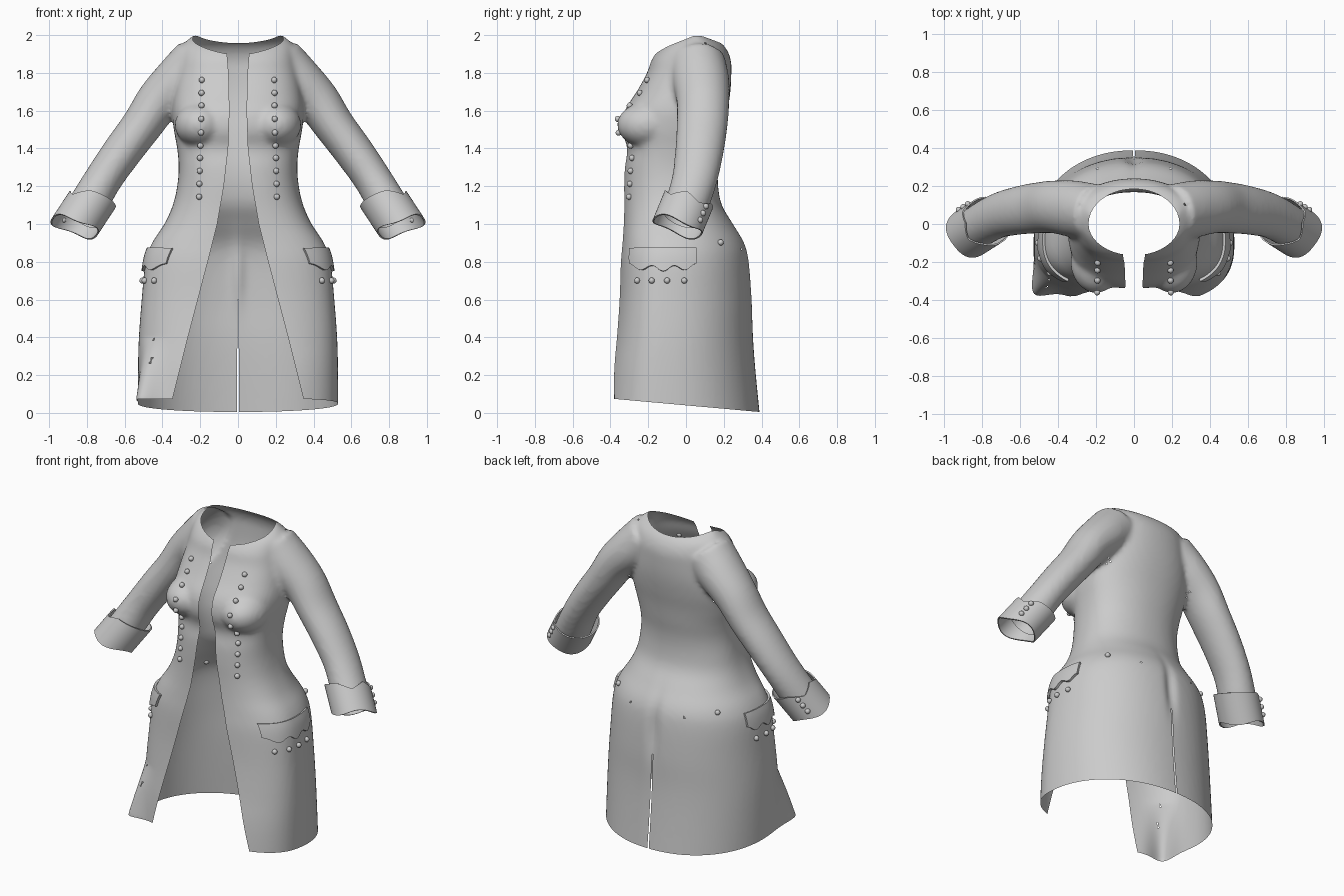
import bpy, bmesh, math
from mathutils import Vector
from mathutils.bvhtree import BVHTree

cube = bpy.data.objects.get("Cube")
if cube:
    bpy.data.objects.remove(cube)

cloth = bpy.data.materials.new("grey cloth")
cloth.use_nodes = True
cloth.diffuse_color = (0.6, 0.6, 0.6, 1)
for node in cloth.node_tree.nodes:
    if node.type == 'BSDF_PRINCIPLED':
        node.inputs["Base Color"].default_value = cloth.diffuse_color


def finish(bm, name):
    mesh = bpy.data.meshes.new(name)
    bm.to_mesh(mesh)
    bm.free()
    mesh.materials.append(cloth)
    obj = bpy.data.objects.new(name, mesh)
    bpy.context.collection.objects.link(obj)
    return obj


def bake(obj):
    bpy.context.view_layer.update()
    graph = bpy.context.evaluated_depsgraph_get()
    mesh = bpy.data.meshes.new_from_object(obj.evaluated_get(graph))
    obj.modifiers.clear()
    obj.data = mesh


def spline(rows, steps):
    """Smoothly resample rows of numbers."""
    out = []
    last = len(rows) - 1
    for k in range(last * steps + 1):
        i = min(k // steps, last - 1)
        t = k / steps - i
        a, b, c, d = (rows[max(0, min(last, i + j))] for j in (-1, 0, 1, 2))
        out.append([q + t / 2 * (r - p + t * (2*p - 5*q + 4*r - s + t * (3*q - p - 3*r + s)))
                    for p, q, r, s in zip(a, b, c, d)])
    return out


def loft(bm, rings, closed=True, caps=True):
    rows = [[bm.verts.new(p) for p in ring] for ring in rings]
    n = len(rows[0])
    for a, b in zip(rows, rows[1:]):
        for i in range(n if closed else n - 1):
            j = (i + 1) % n
            bm.faces.new((a[i], a[j], b[j], b[i]))
    if caps:
        bm.faces.new(rows[0][::-1])
        bm.faces.new(rows[-1])
    bmesh.ops.recalc_face_normals(bm, faces=bm.faces)


def power(v, n):
    return math.copysign(abs(v) ** (2 / n), v)


def angles(n):
    return [2 * math.pi * i / n for i in range(n)]


def section(z, width, front, back, mid):
    ring = []
    for a in angles(72):
        c, s = math.cos(a), math.sin(a)
        n, depth = (2.15, back - mid) if s > 0 else (2.6, mid - front)
        ring.append(Vector((width * power(c, n), mid + depth * power(s, n), z)))
    return ring


def frame(axis):
    side = axis.cross(Vector((0, 1, 0))).normalized()
    return side, side.cross(axis).normalized()


def mirrored(p, s):
    return Vector((p.x * s, p.y, p.z))


# Coat volume: torso and skirt (height, half width, front, back, middle)
torso = [
    (-.1, .53, -.44, .40, -.1), (.2, .53, -.415, .37, -.1), (.4, .525, -.385, .355, -.1),
    (.6, .51, -.362, .35, -.1), (.8, .49, -.35, .335, -.09), (.9, .455, -.34, .31, -.08),
    (1, .39, -.333, .25, -.07), (1.1, .345, -.33, .19, -.06), (1.2, .322, -.33, .17, -.05),
    (1.3, .314, -.325, .17, -.05), (1.4, .322, -.312, .185, -.04), (1.5, .34, -.34, .2, -.02),
    (1.6, .35, -.325, .22, 0), (1.7, .34, -.262, .235, .02), (1.8, .32, -.207, .24, .03),
    (1.88, .305, -.177, .235, .04), (1.95, .29, -.11, .195, .05), (2, .235, 0, .11, .055)]
# Sleeve path (x, y, z, radius across, radius in depth)
sleeve = [
    (.21, .06, 1.85, .15, .15), (.32, .08, 1.75, .135, .15), (.42, .09, 1.65, .12, .14),
    (.51, .085, 1.52, .108, .135), (.615, .07, 1.38, .104, .128), (.715, .045, 1.235, .1, .12),
    (.8, 0, 1.09, .105, .115), (.89, -.06, .94, .105, .11)]

bm = bmesh.new()
loft(bm, [section(*row) for row in spline(torso, 4)])
path = spline(sleeve, 4)
for s in (1, -1):
    rings = []
    for i, row in enumerate(path):
        here = Vector(row[:3])
        ahead, behind = path[min(i + 1, len(path) - 1)], path[max(i - 1, 0)]
        side, deep = frame((Vector(ahead[:3]) - Vector(behind[:3])).normalized())
        rings.append([mirrored(here + side * row[3] * math.cos(a) + deep * row[4] * math.sin(a), s)
                      for a in angles(32)])
    loft(bm, rings)
    # Bust
    bust = bmesh.ops.create_uvsphere(bm, u_segments=32, v_segments=20, radius=1)["verts"]
    for v in bust:
        v.co = Vector((.2 * s + v.co.x * .135, -.2 + v.co.y * .165, 1.525 + v.co.z * .12))
coat = finish(bm, "coat_body")
remesh = coat.modifiers.new("Union", 'REMESH')
remesh.mode = 'VOXEL'
remesh.voxel_size = 0.015
soften = coat.modifiers.new("Soften", 'SMOOTH')
soften.iterations = 8
coat.modifiers.new("Triangles", 'TRIANGULATE')
bake(coat)

# Turned-out hem corner and the crease above the back slit
for v in coat.data.vertices:
    x, y, z = v.co
    if z < .4 and y < -.05:
        g = math.exp(-((x + .47) ** 2 + (y + .29) ** 2) / .006) * min(1, (.4 - z) / .32)
        v.co += Vector((-.055, -.075, 0)) * g
    if y > .1:
        v.co.y -= .02 * math.exp(-(x / .035) ** 2 - ((z - .75) / .17) ** 2)
bm = bmesh.new()
bm.from_mesh(coat.data)
whole = BVHTree.FromBMesh(bm)
bm.free()


# Cut the front opening, neck hole and back slit
def prism(name, outline, offset):
    bm = bmesh.new()
    loft(bm, [outline, [p + Vector(offset) for p in outline]])
    obj = finish(bm, name)
    obj.hide_render = True
    return obj


edge = [(.415, -.2), (.345, .08), (.265, .4), (.16, .8), (.11, 1), (.075, 1.2),
        (.052, 1.4), (.045, 1.6), (.05, 1.8), (.06, 1.92), (.06, 2.2)]
opening = [Vector((x, -1, z)) for x, z in edge] + [Vector((-x, -1, z)) for x, z in reversed(edge)]
neck = [Vector((.24 * math.cos(a), (.185 if math.sin(a) > 0 else .165) * math.sin(a), 1.85))
        for a in angles(40)]
slit = [Vector((x, 0, z)) for x, z in ((-.006, -.2), (.006, -.2), (.003, .6), (-.003, .6))]
cutters = [prism("opening_cutter", opening, (0, .98, 0)),
           prism("neck_cutter", neck, (0, 0, .4)),
           prism("slit_cutter", slit, (0, .7, 0))]
for cutter in cutters:
    cut = coat.modifiers.new(cutter.name, 'BOOLEAN')
    cut.operation = 'DIFFERENCE'
    cut.solver = 'EXACT'
    cut.object = cutter
bake(coat)
for cutter in cutters:
    bpy.data.objects.remove(cutter)

# Keep only the cloth surface, then trim the hem and the sleeve ends
cuff_top, cuff_end = Vector((.77, .015, 1.13)), Vector((.865, -.045, .985))
cuff_axis = (cuff_end - cuff_top).normalized()
bm = bmesh.new()
bm.from_mesh(coat.data)
inner = [f for f in bm.faces if whole.find_nearest(f.calc_center_bounds())[3] > .002]
bmesh.ops.delete(bm, geom=inner, context='FACES')


def trim(faces, point, normal):
    geom = set(faces)
    for f in faces:
        geom.update(f.edges)
        geom.update(f.verts)
    bmesh.ops.bisect_plane(bm, geom=list(geom), plane_co=point, plane_no=normal, clear_outer=True)


trim([f for f in bm.faces if f.calc_center_median().z < .3], Vector((0, 0, .04)), Vector((0, -.09, -1)))
for s in (1, -1):
    trim([f for f in bm.faces if f.calc_center_median().x * s > .62],
         mirrored(cuff_top.lerp(cuff_end, .6), s), mirrored(cuff_axis, s))
surface = BVHTree.FromBMesh(bm)
bm.to_mesh(coat.data)
bm.free()
coat.data.materials.clear()
coat.data.materials.append(cloth)


def project(origin, direction):
    """Find a point and outward normal on the cloth."""
    d = Vector(direction)
    spot, normal, _, _ = surface.ray_cast(Vector(origin), d)
    if spot is None:
        return None
    return spot, (-normal if normal.dot(d) > 0 else normal)


def add_button(bm, spot):
    ball = bmesh.ops.create_uvsphere(bm, u_segments=14, v_segments=8, radius=.016)["verts"]
    bmesh.ops.translate(bm, verts=ball, vec=spot)


def thicken(obj, amount):
    solid = obj.modifiers.new("Thickness", 'SOLIDIFY')
    solid.thickness = amount
    solid.offset = 0
    bake(obj)


parts = [coat]
for s, hand in ((1, "left"), (-1, "right")):
    # Turned-back cuff with a notched upper edge
    side, deep = frame(cuff_axis)
    rings = []
    for k in range(7):
        u = k / 6
        ring = []
        for a in angles(64):
            bend = a if a < math.pi else a - 2 * math.pi
            notch = .08 * (.5 - abs((bend * .8) % 1 - .5)) if abs(bend) < 1.25 else 0
            shift = .03 * math.cos(a) + (1 - u) * notch + u * .012 * math.sin(3 * a)
            ring.append(mirrored(cuff_top.lerp(cuff_end, u) + cuff_axis * shift
                                 + side * .122 * math.cos(a) + deep * .132 * math.sin(a), s))
        rings.append(ring)
    bm = bmesh.new()
    loft(bm, rings, caps=False)
    cuff = finish(bm, hand + "_cuff")
    thicken(cuff, .008)

    # Scalloped pocket flap laid on the hip
    rows = []
    for k in range(7):
        row = []
        for i in range(29):
            t = i / 28
            low = .775 + .014 * math.cos(t * 6 * math.pi) - .012 * math.sin(t * math.pi)
            spot, normal = project((s * 1.3, -.29 + .34 * t, .87 + (low - .87) * k / 6), (-s, 0, 0))
            row.append(spot + normal * .008)
        rows.append(row)
    bm = bmesh.new()
    loft(bm, rows, closed=False, caps=False)
    flap = finish(bm, hand + "_pocket_flap")
    thicken(flap, .014)

    # Buttons on the front, pocket, hip and cuff
    bm = bmesh.new()
    rays = [((s * (.19 + .0015 * i), -2, 1.76 - .0685 * i), (0, 1, 0)) for i in range(10)]
    rays += [((s * 1.3, y, .7), (-s, 0, 0)) for y in (-.255, -.18, -.1, -.01)]
    rays.append(((s * 1.3, .18, .9), (-s, 0, 0)))
    for origin, direction in rays:
        hit = project(origin, direction)
        if hit:
            add_button(bm, hit[0] + hit[1] * .005)
    for u in (.3, .55, .8):
        spot = cuff_top.lerp(cuff_end, u) + side * .07 + deep * .114
        add_button(bm, mirrored(spot, s))
    parts += [cuff, flap, finish(bm, hand + "_buttons")]

bpy.ops.object.select_all(action='DESELECT')
for obj in parts:
    obj.select_set(True)
bpy.context.view_layer.objects.active = coat
bpy.ops.object.shade_smooth_by_angle(angle=math.radians(50))
